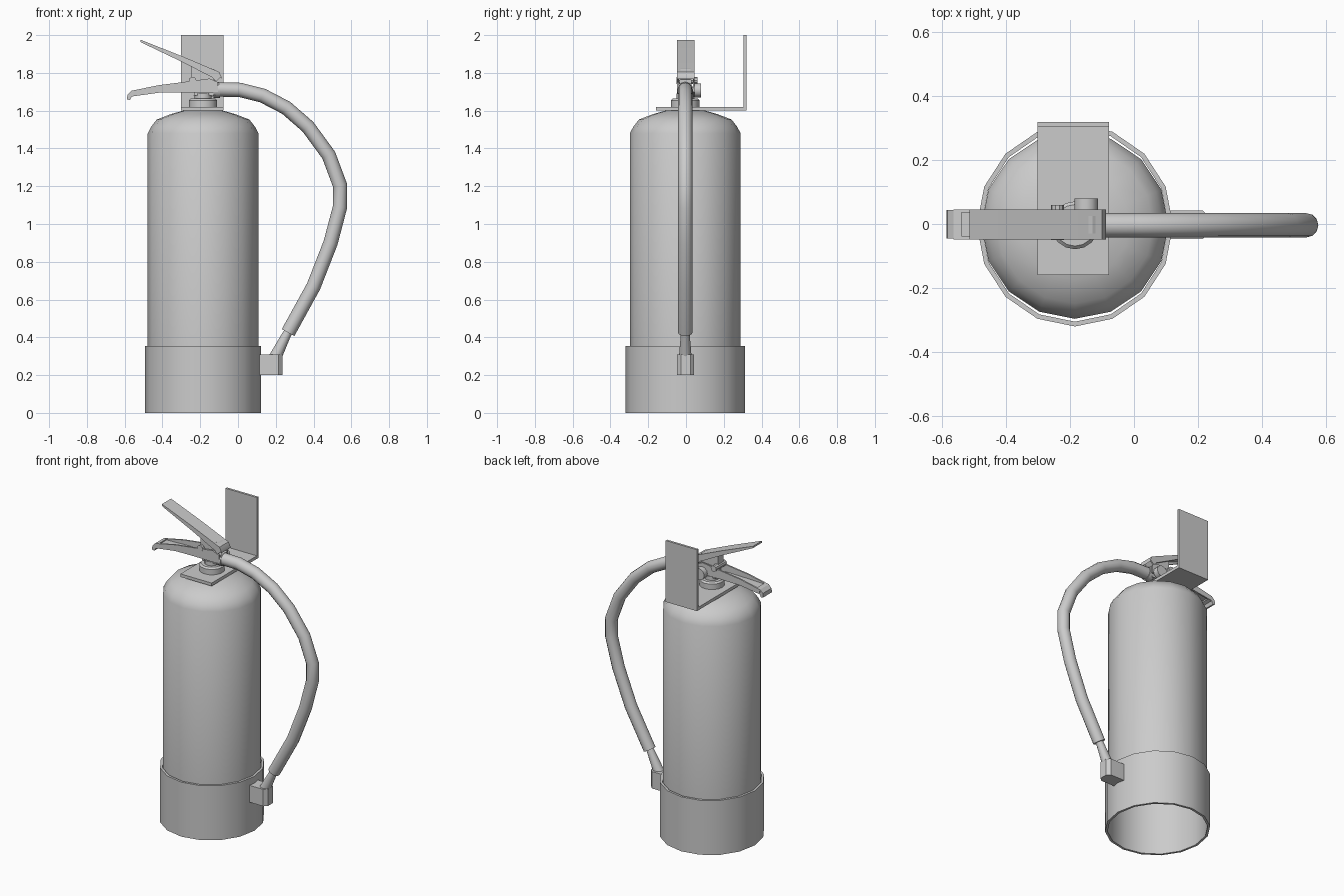
import bpy, bmesh, math
from mathutils import Vector

cube = bpy.data.objects.get("Cube")
if cube:
    bpy.data.objects.remove(cube, do_unlink=True)

grey = bpy.data.materials.new("plain grey")
grey.use_nodes = True
grey.diffuse_color = (0.6, 0.6, 0.6, 1)
grey.node_tree.nodes["Principled BSDF"].inputs["Base Color"].default_value = (0.6, 0.6, 0.6, 1)

CX, CY = -0.185, -0.004   # tank axis


def finish(name, bm, smooth=None):
    bmesh.ops.recalc_face_normals(bm, faces=bm.faces)
    mesh = bpy.data.meshes.new(name)
    bm.to_mesh(mesh)
    bm.free()
    mesh.materials.append(grey)
    obj = bpy.data.objects.new(name, mesh)
    bpy.context.collection.objects.link(obj)
    if smooth:
        bpy.ops.object.select_all(action='DESELECT')
        obj.select_set(True)
        bpy.context.view_layer.objects.active = obj
        bpy.ops.object.shade_smooth_by_angle(angle=math.radians(smooth))
    return obj


def loft(name, rings, caps=(True, True), closed=False, smooth=35):
    """Skin a list of equal-length point rings."""
    bm = bmesh.new()
    loops = [[bm.verts.new(p) for p in ring] for ring in rings]
    n = len(loops[0])
    pairs = list(zip(loops, loops[1:])) + ([(loops[-1], loops[0])] if closed else [])
    for a, b in pairs:
        for i in range(n):
            j = (i + 1) % n
            bm.faces.new((a[i], a[j], b[j], b[i]))
    if not closed:
        for cap, loop in zip(caps, (loops[0], loops[-1])):
            if cap:
                bm.faces.new(loop)
    return finish(name, bm, smooth)


def circle(c, r, u, v, n, squash=1):
    turn = [2 * math.pi * i / n for i in range(n)]
    return [Vector(c) + u * r * squash * math.cos(a) + v * r * math.sin(a) for a in turn]


X, Y, Z = Vector((1, 0, 0)), Vector((0, 1, 0)), Vector((0, 0, 1))


def lathe(name, profile, n=16, squash=1, closed=False):
    return loft(name, [circle((CX, CY, z), r, X, Y, n, squash) for r, z in profile], closed=closed)


def tube(name, path, radii, n=12):
    """Round tube following a path in the xz plane."""
    pts = [Vector((x, CY, z)) for x, z in path]
    rings = []
    for i, p in enumerate(pts):
        t = (pts[min(i + 1, len(pts) - 1)] - pts[max(i - 1, 0)]).normalized()
        rings.append(circle(p, radii[min(i, len(radii) - 1)], Y, t.cross(Y), n))
    return loft(name, rings, smooth=50)


def box(name, lo, hi):
    bm = bmesh.new()
    bmesh.ops.create_cube(bm, size=1)
    for v in bm.verts:
        v.co = Vector([l + (c + 0.5) * (h - l) for c, l, h in zip(v.co, lo, hi)])
    return finish(name, bm)


def side_plate(name, profile, y0, y1, smooth=None):
    """Extrude an xz outline along y."""
    return loft(name, [[Vector((x, y, z)) for x, z in profile] for y in (y0, y1)], smooth=smooth)


# Tank and hollow base skirt
lathe("tank", [(0.293, 0.34), (0.293, 1.48), (0.275, 1.515), (0.245, 1.553), (0.17, 1.582), (0.08, 1.607)])
lathe("base_skirt", [(0.302, 0), (0.317, 0), (0.317, 0.355), (0.302, 0.355)], squash=0.97, closed=True)

# Wall bracket
box("bracket_shelf", (-0.303, -0.16, 1.60), (-0.078, 0.32, 1.62))
box("bracket_back", (-0.303, 0.305, 1.60), (-0.078, 0.32, 2.0))

# Valve
lathe("valve_collar", [(0.075, 1.59), (0.075, 1.655), (0.065, 1.665)])
lathe("valve_neck", [(0.045, 1.65), (0.045, 1.69)], n=12)
side_plate("valve_body", [(-0.235, 1.68), (-0.12, 1.68), (-0.10, 1.70), (-0.10, 1.745),
                          (-0.13, 1.765), (-0.22, 1.755)], -0.035, 0.03)
side_plate("lever_link", [(-0.25, 1.755), (-0.13, 1.765), (-0.10, 1.80), (-0.13, 1.82),
                          (-0.25, 1.85)], -0.03, 0.025)
tube("hose_coupling", [(-0.13, 1.71), (-0.095, 1.71)], [0.042])
gauge = [circle((-0.15, y, 1.708), r, X, Z, 12) for y, r in
         ((0, 0.02), (0.045, 0.02), (0.045, 0.037), (0.08, 0.037))]
loft("pressure_gauge", gauge)
loft("pivot_pin", [circle((-0.24, y, 1.76), 0.02, X, Z, 10) for y in (-0.05, 0.06)])

# Squeeze levers: a curved sheet with two side walls
upper_top = [(-0.515, 1.975), (-0.30, 1.89), (-0.10, 1.805), (-0.088, 1.78)]
upper_low = [(-0.115, 1.755), (-0.135, 1.775), (-0.29, 1.855), (-0.51, 1.96)]
lower_top = [(-0.565, 1.705), (-0.42, 1.735), (-0.30, 1.75), (-0.15, 1.77), (-0.105, 1.75)]
lower_low = [(-0.105, 1.70), (-0.15, 1.695), (-0.28, 1.697), (-0.42, 1.695), (-0.562, 1.675)]
hook = [(-0.572, 1.655), (-0.588, 1.66), (-0.585, 1.685)]


def sheet(line, dz):
    return line + [(x, z + dz) for x, z in reversed(line)]


side_plate("upper_lever_top", sheet(upper_top, -0.012), -0.048, 0.046, smooth=30)
side_plate("lower_lever_bottom", sheet(lower_low[:-1] + [(-0.565, 1.69)], 0.012),
           -0.046, 0.044, smooth=30)
side_plate("lower_lever_hook", [(-0.54, 1.71), (-0.54, 1.682)] + lower_low[-1:] + hook + lower_top[:1],
           -0.046, 0.044)
for side, y0, y1 in (("right", -0.048, -0.038), ("left", 0.036, 0.046)):
    side_plate(f"upper_lever_{side}_wall", upper_top + upper_low, y0, y1)
    side_plate(f"lower_lever_{side}_wall", lower_top + lower_low, y0, y1)

# Hose, nozzle and nozzle holder
tube("hose", [(-0.1, 1.712), (0.01, 1.71), (0.13, 1.68), (0.255, 1.615), (0.37, 1.515), (0.48, 1.365),
              (0.54, 1.205), (0.54, 1.09), (0.49, 0.90), (0.40, 0.67), (0.265, 0.425)], [0.038])
tube("nozzle", [(0.277, 0.45), (0.255, 0.41), (0.195, 0.29)], [0.021, 0.024, 0.034])
outline = [(0.10, -0.047), (0.215, -0.047), (0.235, -0.027), (0.235, 0.023), (0.215, 0.043), (0.10, 0.043)]
loft("nozzle_holder", [[Vector((x, y, z)) for x, y in outline] for z in (0.20, 0.31)], smooth=None)
